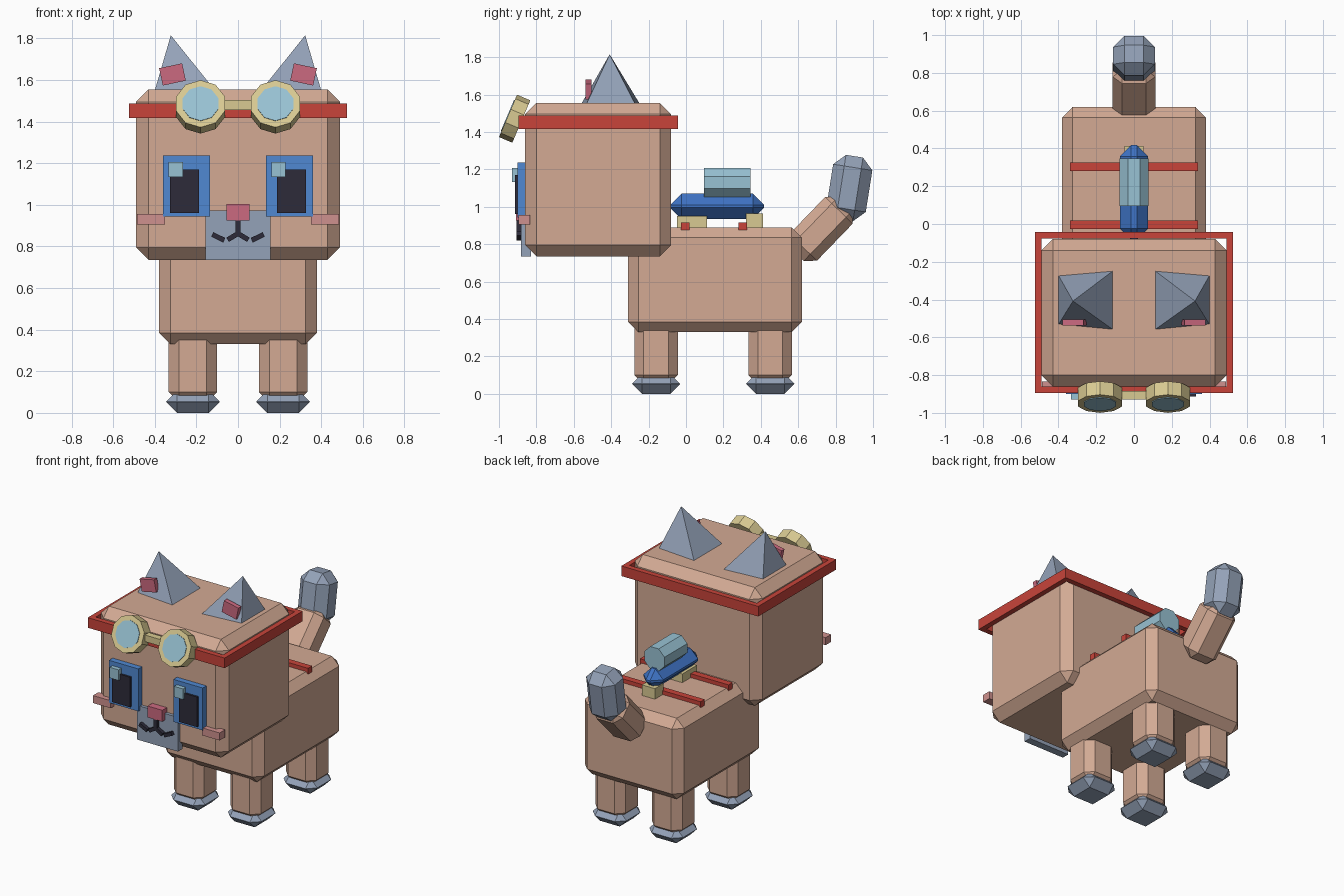
import bpy, bmesh, math
from mathutils import Matrix, Vector

if "Cube" in bpy.data.objects:
    bpy.data.objects.remove(bpy.data.objects["Cube"])


def material(name, hex_colour):
    rgb = [int(hex_colour[i:i + 2], 16) / 255 for i in (0, 2, 4)]
    lin = [c / 12.92 if c <= 0.04045 else ((c + 0.055) / 1.055) ** 2.4 for c in rgb]
    m = bpy.data.materials.new(name)
    m.diffuse_color = (*lin, 1)
    m.use_nodes = True
    m.node_tree.nodes["Principled BSDF"].inputs["Base Color"].default_value = m.diffuse_color
    return m


FUR = material("tan fur", "D3AA94")
GREY = material("grey blue", "94A2B8")
RED = material("red", "C8443A")
CREAM = material("cream", "D9CA92")
PALE = material("pale blue", "98C2D3")
EYE = material("eye blue", "5089D2")
BLUE = material("deep blue", "3F74C6")
DARK = material("near black", "2D2B3A")
PINK = material("pink", "CB6A80")
BLUSH = material("blush", "CF918E")


def finish(bm, name, mat, loc=(0, 0, 0), rot=(0, 0, 0)):
    bmesh.ops.recalc_face_normals(bm, faces=bm.faces)
    mesh = bpy.data.meshes.new(name)
    bm.to_mesh(mesh)
    bm.free()
    mesh.materials.append(mat)
    ob = bpy.data.objects.new(name, mesh)
    ob.location = loc
    ob.rotation_euler = [math.radians(a) for a in rot]
    bpy.context.collection.objects.link(ob)
    return ob


def box(name, mat, x, y, z, bevel=0, rot=(0, 0, 0)):
    """Box from (min, max) ranges, with optional single chamfer."""
    spans = (x, y, z)
    size = [b - a for a, b in spans]
    centre = [(a + b) / 2 for a, b in spans]
    bm = bmesh.new()
    bmesh.ops.create_cube(bm, size=1, matrix=Matrix.Diagonal((*size, 1)))
    if bevel:
        bmesh.ops.bevel(bm, geom=bm.edges[:], offset=bevel, segments=1,
                        affect='EDGES', clamp_overlap=True)
    return finish(bm, name, mat, centre, rot)


def around(c, size):
    return (c - size / 2, c + size / 2)


def cylinder(name, mat, sides, radius, depth, loc, rot, twist=0):
    bm = bmesh.new()
    bmesh.ops.create_cone(bm, cap_ends=True, segments=sides, radius1=radius,
                          radius2=radius, depth=depth,
                          matrix=Matrix.Rotation(math.radians(twist), 4, 'Z'))
    return finish(bm, name, mat, loc, rot)


def stroke(name, a, b):
    """Thin dark mouth line between two (x, z) points."""
    dx, dz = b[0] - a[0], b[1] - a[1]
    box(name, DARK, around((a[0] + b[0]) / 2, math.hypot(dx, dz)), (-0.907, -0.875),
        around((a[1] + b[1]) / 2, 0.024), rot=(0, -math.degrees(math.atan2(dz, dx)), 0))


# Head and body
box("head", FUR, (-0.49, 0.49), (-0.86, -0.08), (0.735, 1.555), 0.06)
box("body", FUR, (-0.38, 0.38), (-0.31, 0.62), (0.33, 0.89), 0.055)

# Legs and paws
for s, side in ((-1, "left"), (1, "right")):
    for y, end in ((-0.16, "front"), (0.45, "back")):
        box(f"{end}_leg_{side}", FUR, around(s * 0.217, 0.232), around(y, 0.232),
            (0.05, 0.40), 0.05)
        box(f"{end}_paw_{side}", GREY, around(s * 0.217, 0.258), around(y, 0.258),
            (0, 0.107), 0.053)

# Tail
box("tail_base", FUR, around(0, 0.226), around(0.722, 0.205), around(0.882, 0.375),
    0.05, (-44, 0, 0))
box("tail_tip", GREY, around(0, 0.22), around(0.874, 0.212), around(1.10, 0.345),
    0.06, (-9, 0, 0))

# Ears with pink inner plates
for s, side in ((-1, "left"), (1, "right")):
    bm = bmesh.new()
    base = [bm.verts.new((s * x, y, 1.55)) for x, y in
            ((0.40, -0.272), (0.11, -0.247), (0.11, -0.56), (0.40, -0.532))]
    tip = bm.verts.new((s * 0.323, -0.408, 1.815))
    bm.faces.new(base)
    for i in range(4):
        bm.faces.new((base[i], base[(i + 1) % 4], tip))
    finish(bm, f"ear_{side}", GREY)
    box(f"inner_ear_{side}", PINK, around(s * 0.315, 0.113), (-0.537, -0.505),
        around(1.627, 0.085), rot=(0, s * 12, 0))

# Eyes and cheeks
for s, side in ((-1, "left"), (1, "right")):
    box(f"eye_{side}", EYE, around(s * 0.247, 0.225), (-0.90, -0.85), (0.943, 1.237))
    box(f"pupil_{side}", DARK, around(s * 0.257, 0.14), (-0.914, -0.87), (0.962, 1.17))
    box(f"eye_glint_{side}", PALE, around(-0.052 + s * 0.247, 0.068), (-0.93, -0.89),
        (1.133, 1.207))
    box(f"cheek_{side}", BLUSH, around(s * 0.418, 0.136), (-0.895, -0.835), (0.905, 0.957))

# Muzzle, nose and mouth
box("muzzle", GREY, (-0.157, 0.157), (-0.882, -0.83), (0.735, 0.972))
box("nose", PINK, (-0.056, 0.056), (-0.91, -0.86), (0.926, 1.005))
stroke("mouth_stem", (0, 0.93), (0, 0.855))
for s, side in ((-1, "left"), (1, "right")):
    stroke(f"mouth_inner_{side}", (0, 0.862), (s * 0.05, 0.832))
    stroke(f"mouth_outer_{side}", (s * 0.066, 0.830), (s * 0.124, 0.858))

# Headband frame
for s, side in ((-1, "left"), (1, "right")):
    box(f"headband_{side}", RED, around(s * 0.507, 0.036), (-0.86, -0.078), (1.417, 1.487))
box("headband_front", RED, (-0.525, 0.525), (-0.896, -0.86), (1.417, 1.487))
box("headband_back", RED, (-0.525, 0.525), (-0.078, -0.042), (1.417, 1.487))

# Goggles, tilted back
TILT = 67
axis = Vector((0, -math.sin(math.radians(TILT)), math.cos(math.radians(TILT))))
for s, side in ((-1, "left"), (1, "right")):
    centre = Vector((s * 0.18, -0.916, 1.471))
    cylinder(f"goggle_rim_{side}", CREAM, 10, 0.123, 0.077, centre, (TILT, 0, 0))
    cylinder(f"goggle_lens_{side}", PALE, 10, 0.09, 0.02, centre + axis * 0.0325, (TILT, 0, 0))
box("goggle_bridge", CREAM, (-0.075, 0.075), (-0.93, -0.885), (1.457, 1.503))

# Back pack: straps, mounts, board and canister
for y, name in ((-0.003, "front"), (0.304, "back")):
    box(f"strap_{name}", RED, (-0.34, 0.34), around(y, 0.045), (0.87, 0.917))
box("mount_front", CREAM, (-0.05, 0.05), (-0.048, 0.112), (0.87, 0.95))
box("mount_back", CREAM, (-0.05, 0.05), (0.32, 0.412), (0.87, 0.963))
box("pack_board", BLUE, (-0.075, 0.075), (-0.085, 0.417), (0.935, 1.07), 0.06)
cylinder("pack_canister", PALE, 8, 0.084, 0.25, (0, 0.221, 1.131), (90, 0, 0), 22.5)
